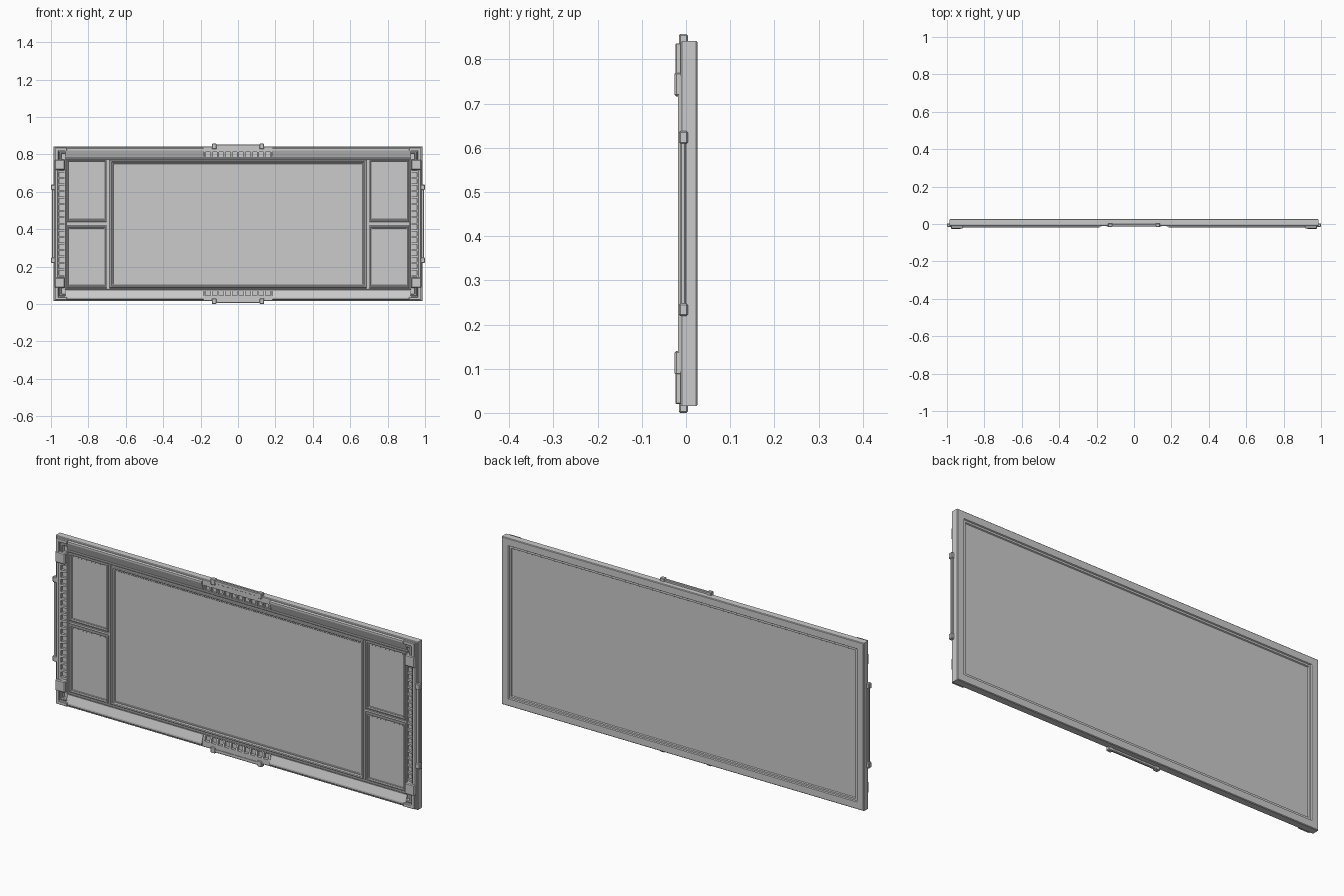
import bpy, bmesh

if "Cube" in bpy.data.objects:
    bpy.data.objects.remove(bpy.data.objects["Cube"])

ZC = 0.4285                      # height of the panel centre
QUAD = [(1, 1), (-1, 1), (1, -1), (-1, -1)]
TOPBOT = [(1, 1), (1, -1)]
SIDES = [(1, 1), (-1, 1)]


def finish(name, bm, bevel=0):
    bmesh.ops.recalc_face_normals(bm, faces=bm.faces)
    me = bpy.data.meshes.new(name)
    bm.to_mesh(me)
    bm.free()
    ob = bpy.data.objects.new(name, me)
    bpy.context.collection.objects.link(ob)
    ob.location.z = ZC
    if bevel:
        m = ob.modifiers.new("bevel", 'BEVEL')
        m.width = bevel
        m.segments = 1
    return ob


def loft(bm, loops):
    """Skin closed loops of points one after another and cap both ends."""
    rows = [[bm.verts.new(p) for p in loop] for loop in loops]
    n = len(rows[0])
    for a, b in zip(rows, rows[1:]):
        for i in range(n):
            j = (i + 1) % n
            bm.faces.new((a[i], a[j], b[j], b[i]))
    bm.faces.new(rows[0])
    bm.faces.new(rows[-1])


def plate(bm, x0, x1, h0, h1, profile):
    """Rectangular plate with mitred (inset, y) steps from front cap to back cap."""
    loft(bm, [[(x0 + d, y, h0 + d), (x1 - d, y, h0 + d),
               (x1 - d, y, h1 - d), (x0 + d, y, h1 - d)] for d, y in profile])


def rim(bm, x, h, w, y0, y1):
    """Thin rectangular frame of four mitred bars."""
    prof = [(0, y1), (0, y0 + .002), (.002, y0), (w - .002, y0), (w, y0 + .002), (w, y1)]
    rows = [[bm.verts.new((sx * (x - d), y, sz * (h - d)))
             for sx, sz in ((1, 1), (-1, 1), (-1, -1), (1, -1))] for d, y in prof]
    for a, b in zip(rows, rows[1:] + rows[:1]):
        for i in range(4):
            j = (i + 1) % 4
            bm.faces.new((a[i], a[j], b[j], b[i]))


def box(bm, x0, x1, y0, y1, h0, h1, signs=((1, 1),)):
    for sx, sz in signs:
        loft(bm, [[(sx * x, y, sz * h) for x, h in
                   ((x0, h0), (x1, h0), (x1, h1), (x0, h1))] for y in (y0, y1)])


def bar_x(bm, prof, x0, x1, signs):
    """Extrude an (h, y) profile along x."""
    for sx, sz in signs:
        loft(bm, [[(sx * x, y, sz * h) for h, y in prof] for x in (x0, x1)])


def bar_z(bm, prof, h0, h1, signs):
    """Extrude an (x, y) profile along z."""
    for sx, sz in signs:
        loft(bm, [[(sx * x, y, sz * h) for x, y in prof] for h in (h0, h1)])


# Main housing: front lip around a recessed floor, stepped recess at the back
bm = bmesh.new()
plate(bm, -.986, .986, -.413, .413,
      [(.03, .002), (.03, -.012), (.003, -.012), (0, -.009), (0, .023), (.003, .026),
       (.036, .026), (.039, .021), (.048, .021), (.051, .016)])
finish("housing", bm)

# Sloped rails along the top and bottom edges
bm = bmesh.new()
bar_x(bm, [(.408, -.010), (.402, -.018), (.393, -.018), (.356, -.005), (.356, .003), (.408, .003)],
      .185, .925, QUAD)
finish("sloped_rails", bm)

# Side rails outside the side vents
bm = bmesh.new()
bar_z(bm, [(.982, -.010), (.977, -.018), (.964, -.018), (.957, -.012), (.957, .003), (.982, .003)],
      -.335, .335, SIDES)
finish("side_rails", bm)

# Vent ribs: wedges falling from the lip towards the middle
bm = bmesh.new()
for i in range(11):
    x = -.178 + i * .0356
    bar_x(bm, [(.384, -.013), (.356, -.006), (.356, .003), (.384, .003)], x - .005, x + .005, TOPBOT)
box(bm, -.185, .185, -.006, .003, .351, .358, TOPBOT)
finish("top_bottom_vents", bm)

bm = bmesh.new()
for i in range(17):
    h = -.28 + i * .035
    bar_z(bm, [(.958, -.014), (.928, -.006), (.928, .003), (.958, .003)], h - .005, h + .005, SIDES)
finish("side_vents", bm)

# Corner brackets: heavy block plus nested angle strips
bm = bmesh.new()
box(bm, .925, .979, -.026, .003, .288, .343, QUAD)
finish("bracket_blocks", bm, .004)
bm = bmesh.new()
for sx, sz in QUAD:
    for x1, h1, w, y0, xe in ((.977, .408, .017, -.024, .915), (.955, .386, .010, -.017, .922)):
        pts = [(x1, .335), (x1, h1), (xe, h1), (xe, h1 - w), (x1 - w, h1 - w), (x1 - w, .335)]
        loft(bm, [[(sx * x, y, sz * h) for x, h in pts] for y in (y0, .003)])
finish("bracket_angles", bm, .002)

# Inner border and dividers between the displays
bm = bmesh.new()
rim(bm, .926, .354, .009, -.008, .003)
finish("inner_border", bm)
bm = bmesh.new()
box(bm, .691, .699, -.006, .003, -.346, .346, SIDES)
box(bm, .699, .918, -.006, .003, -.005, .005, SIDES)
finish("dividers", bm)

# Central display and four small side displays
screen = [(0, .003), (0, -.006), (.003, -.009), (.010, -.009), (.014, -.004),
          (.019, -.004), (.021, -.002)]
bm = bmesh.new()
plate(bm, -.687, .687, -.342, .342, screen[::-1])
finish("main_display", bm)
bm = bmesh.new()
small = [(d * .7, y) for d, y in screen[::-1]]
for a, b in ((.702, .915), (-.915, -.702)):
    for c, d in ((.010, .342), (-.342, -.010)):
        plate(bm, a, b, c, d, small)
finish("side_displays", bm)

# Handles on all four edges: two end posts and a thin grip
bm = bmesh.new()
box(bm, .115, .140, -.016, .004, .399, .4285, QUAD)
box(bm, .974, 1.0, -.016, .004, .181, .209, QUAD)
finish("handle_posts", bm, .003)
bm = bmesh.new()
box(bm, -.12, .12, -.013, .0, .405, .424, TOPBOT)
box(bm, .978, .995, -.013, .0, -.185, .185, SIDES)
finish("handle_grips", bm, .003)
